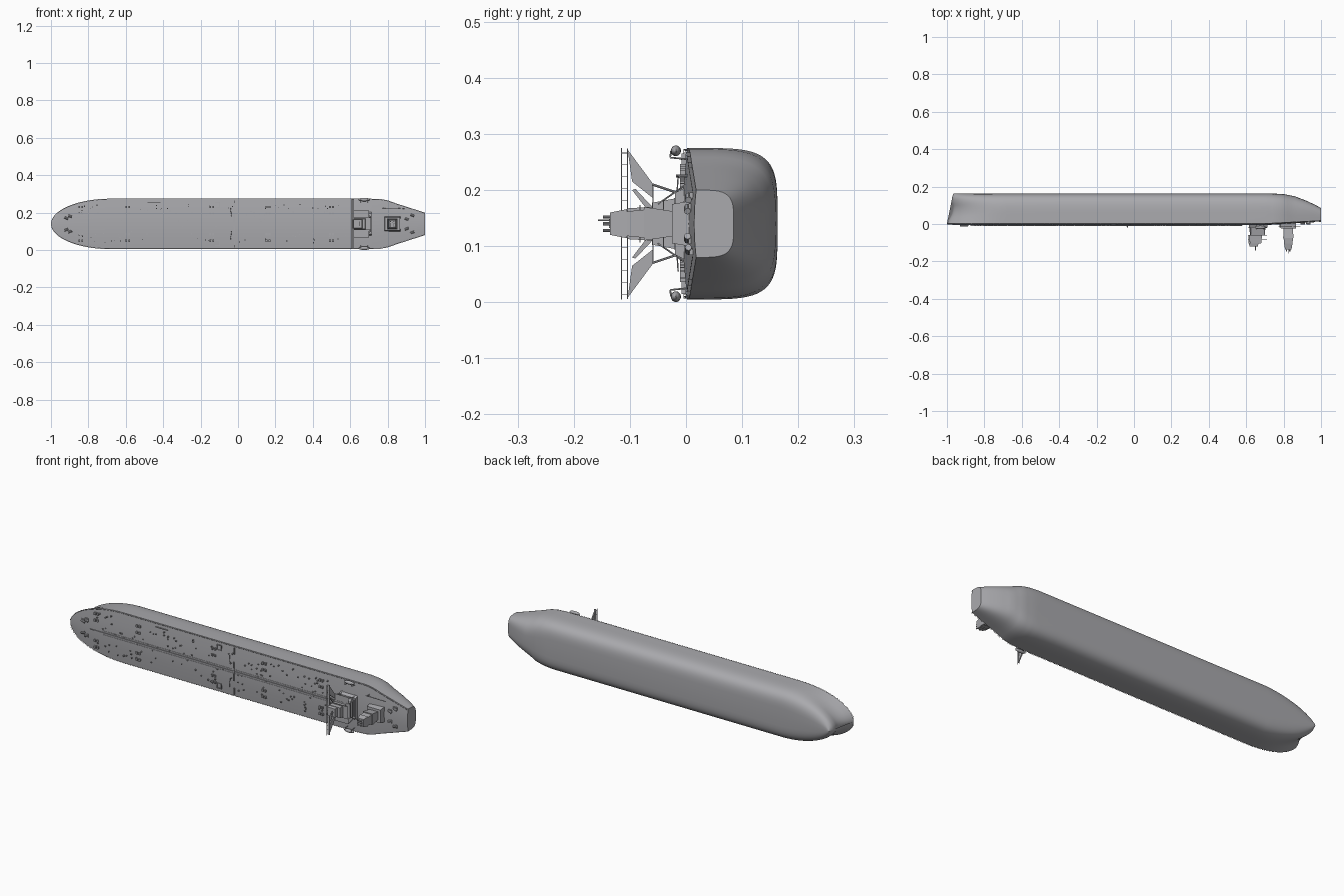
import bpy, bmesh, math, random
from mathutils import Matrix, Vector

cube = bpy.data.objects.get("Cube")
if cube:
    bpy.data.objects.remove(cube, do_unlink=True)

random.seed(4)
MID = 0.14          # centreline height
BEAM = 0.135        # half beam

grey = bpy.data.materials.new("hull_grey")
grey.use_nodes = True
grey.diffuse_color = (0.4, 0.4, 0.42, 1)
grey.node_tree.nodes["Principled BSDF"].inputs["Base Color"].default_value = (0.4, 0.4, 0.42, 1)


def finish(name, bm, smooth=False):
    bmesh.ops.recalc_face_normals(bm, faces=bm.faces)
    mesh = bpy.data.meshes.new(name)
    bm.to_mesh(mesh)
    bm.free()
    mesh.materials.append(grey)
    ob = bpy.data.objects.new(name, mesh)
    bpy.context.collection.objects.link(ob)
    if smooth:
        bpy.ops.object.select_all(action='DESELECT')
        ob.select_set(True)
        bpy.context.view_layer.objects.active = ob
        bpy.ops.object.shade_smooth_by_angle(angle=math.radians(35))
    return ob


def box(bm, x, y, z, sx, sy, sz):
    """Box centred at a point; z is measured from the centreline."""
    m = Matrix.Translation((x, y, z + MID)) @ Matrix.Diagonal((sx, sy, sz, 1))
    bmesh.ops.create_cube(bm, size=1, matrix=m)


def tube(bm, a, b, r1, r2=None, sides=8):
    a, b = Vector(a) + Vector((0, 0, MID)), Vector(b) + Vector((0, 0, MID))
    d = b - a
    m = Matrix.Translation((a + b) / 2) @ d.to_track_quat('Z', 'Y').to_matrix().to_4x4()
    bmesh.ops.create_cone(bm, cap_ends=True, segments=sides, radius1=r1,
                          radius2=r1 if r2 is None else r2, depth=d.length, matrix=m)


def frustum(bm, x, y0, y1, base, top):
    """Tapered block standing on the deck; base and top are (length, width)."""
    rings = [[bm.verts.new((x + i * s[0] / 2, y, MID + j * s[1] / 2))
              for i, j in ((-1, -1), (1, -1), (1, 1), (-1, 1))]
             for y, s in ((y0, base), (y1, top))]
    for r in rings:
        bm.faces.new(r)
    for i in range(4):
        j = (i + 1) % 4
        bm.faces.new((rings[0][i], rings[0][j], rings[1][j], rings[1][i]))


def plate(bm, pts, x, thick):
    """Flat plate across the ship from (y, z) points."""
    a, b = [[bm.verts.new((x + s * thick / 2, y, z + MID)) for y, z in pts] for s in (-1, 1)]
    bm.faces.new(a)
    bm.faces.new(b)
    for i in range(len(pts)):
        j = (i + 1) % len(pts)
        bm.faces.new((a[i], a[j], b[j], b[i]))


def lerp(table, x):
    for (x0, v0), (x1, v1) in zip(table, table[1:]):
        if x <= x1:
            return v0 + (v1 - v0) * max(0, (x - x0) / (x1 - x0))
    return table[-1][1]


# Hull: lofted sections from bow (-x) to stern (+x)
KEEL = [(0.74, 0.163), (0.8, 0.16), (0.86, 0.148), (0.92, 0.125), (0.97, 0.102), (1, 0.085)]
SIDE = [(0.7, BEAM), (0.76, 0.133), (0.8, 0.126), (0.85, 0.108), (1, 0.06)]
SHAPE = [(0.7, 4.6), (0.85, 3.2), (1, 4)]
RAKE = [(0, 0), (0.15, 0.014), (0.35, 0.03), (0.55, 0.034), (0.7, 0.028), (0.85, 0.027), (1, 0.034)]


def deck_y(x):
    return lerp([(0.7, 0.002), (1, 0.018)], x)


def section(x):
    s = max(0, (-0.68 - x) / 0.32)
    half = BEAM * math.sqrt(max(0.0, 1 - s * s)) if x < 0 else lerp(SIDE, x)
    half = max(half, 0.0012)
    n = 4.6 - 1.8 * s if x < 0 else lerp(SHAPE, x)
    top, keel = deck_y(x), lerp(KEEL, x)
    right = []
    for i in range(17):
        t = math.pi / 2 * i / 16
        f = math.sin(t) ** (2 / n)
        w = half * max(math.cos(t), 0) ** (2 / n) if i < 16 else 0
        w *= 1 - 0.3 * s ** 2 * math.sin(math.pi * min(1, f / 0.9))
        right.append((x + lerp(RAKE, f) * s ** 3, top + (keel - top) * f, w))
    left = [(a, b, -w) for a, b, w in reversed(right[:-1])]
    crown = [(x, top - 0.008 * min(1, half / BEAM) * (1 - k * k), -half + half * (k + 1))
             for k in (-0.5, 0, 0.5)]
    return right + left + crown


stations = [-0.68 - 0.32 * math.sin(math.pi / 2 * (1 - i / 14)) for i in range(15)]
stations += [-0.4, 0, 0.4, 0.6] + [0.7 + 0.02 * i for i in range(16)]
bm = bmesh.new()
rings = [[bm.verts.new((a, b, c + MID)) for a, b, c in section(x)] for x in stations]
for r0, r1 in zip(rings, rings[1:]):
    for i in range(len(r0)):
        j = (i + 1) % len(r0)
        bm.faces.new((r0[i], r0[j], r1[j], r1[i]))
bm.faces.new(rings[0])
bm.faces.new(rings[-1])
finish("hull", bm, True)

# Low rail following the deck edge
bm = bmesh.new()
for side in (-1, 1):
    pts = []
    for x in stations[1:]:
        half = section(x)[0][2]
        pts.append((x, deck_y(x) - 0.006, side * (half - 0.002)))
    for a, b in zip(pts, pts[1:]):
        tube(bm, a, b, 0.0006, sides=4)
    for i in range(60):
        x = -0.9 + i * 0.03
        half = section(x)[0][2]
        tube(bm, (x, deck_y(x), side * (half - 0.002)),
             (x, deck_y(x) - 0.006, side * (half - 0.002)), 0.0005, sides=4)
finish("deck_rail", bm)

# Deck pipes and centre walkway
bm = bmesh.new()
box(bm, -0.15, -0.008, 0, 1.45, 0.004, 0.003)
for z in (-0.01, 0.01):
    tube(bm, (-0.8, -0.007, z), (0.58, -0.007, z), 0.001, sides=6)
box(bm, -0.45, -0.006, 0.115, 0.07, 0.006, 0.003)
finish("deck_pipes", bm)

# Cargo manifold and hose cranes amidships
bm = bmesh.new()
box(bm, -0.02, -0.008, 0, 0.006, 0.006, 0.1)
for side in (-1, 1):
    box(bm, -0.02, -0.004, side * 0.108, 0.005, 0.008, 0.035)
    tube(bm, (-0.035, 0, side * 0.04), (-0.035, -0.018, side * 0.04), 0.002)
    tube(bm, (-0.035, -0.017, side * 0.04), (-0.04, -0.014, side * 0.085), 0.0012)
    for a, b, sx, sz in ((0, 0.013, 0.028, 0.002), (0, -0.013, 0.028, 0.002),
                         (0.013, 0, 0.002, 0.028), (-0.013, 0, 0.002, 0.028)):
        box(bm, -0.11 + a, -0.002, side * 0.103 + b, sx, 0.008, sz)
finish("manifold_and_cranes", bm)

# Winches in rows across the deck, mooring gear at both ends
bm = bmesh.new()
for x in (-0.84, -0.59, -0.14, 0.16, 0.5):
    for z in (-0.09, -0.055, 0.055, 0.09):
        for dx in (-0.008, 0.008):
            box(bm, x + dx, -0.006, z, 0.009, 0.01, 0.012)
for side in (-1, 1):
    for x, z in ((-0.92, 0.035), (-0.9, 0.045), (0.9, 0.03), (0.93, 0.05)):
        tube(bm, (x - 0.008, deck_y(x) - 0.01, side * z),
             (x + 0.012, deck_y(x) - 0.01, side * (z - 0.008)), 0.006)
        box(bm, x, deck_y(x) - 0.003, side * z, 0.022, 0.01, 0.012)
finish("winches", bm)

# Small vents, valves and hatches scattered over the deck
bm = bmesh.new()
for i in range(150):
    x, z = random.uniform(-0.85, 0.58), random.uniform(-0.105, 0.105)
    s = random.uniform(0.003, 0.006)
    box(bm, x, -0.004, z, s, 0.014, s)
finish("deck_fittings", bm)

# Accommodation tower
bm = bmesh.new()
frustum(bm, 0.665, 0, -0.02, (0.10, 0.13), (0.10, 0.11))
frustum(bm, 0.66, -0.02, -0.06, (0.085, 0.09), (0.08, 0.075))
frustum(bm, 0.65, -0.06, -0.104, (0.07, 0.06), (0.06, 0.055))
for h in (-0.02, -0.04, -0.06, -0.082):
    box(bm, 0.66, h, 0, 0.1, 0.002, 0.1 + h * 0.4)
for side in (-1, 1):
    for x in (0.625, 0.7):
        tube(bm, (x, 0, side * 0.05), (x, -0.06, side * 0.07), 0.002, sides=6)
        tube(bm, (x, 0, side * 0.07), (x, -0.05, side * 0.035), 0.0015, sides=6)
    box(bm, 0.66, -0.059, side * 0.052, 0.08, 0.002, 0.04)
finish("accommodation_tower", bm)

# Bridge wings with tapered brackets and rail
bm = bmesh.new()
box(bm, 0.614, -0.104, 0, 0.012, 0.002, 0.268)
box(bm, 0.61, -0.115, 0, 0.002, 0.0015, 0.27)
for i in range(13):
    box(bm, 0.61, -0.11, -0.126 + i * 0.021, 0.001, 0.011, 0.001)
for side in (-1, 1):
    plate(bm, [(-0.104, side * 0.132), (-0.058, side * 0.07), (-0.058, side * 0.045),
               (-0.096, side * 0.075)], 0.614, 0.006)
    plate(bm, [(-0.096, side * 0.06), (-0.09, side * 0.062), (-0.06, side * 0.03),
               (-0.07, side * 0.026)], 0.614, 0.006)
frustum(bm, 0.64, -0.104, -0.12, (0.05, 0.05), (0.045, 0.045))
finish("bridge_wings", bm)

# Radar mast
bm = bmesh.new()
tube(bm, (0.65, -0.118, 0), (0.65, -0.142, 0), 0.002)
for h, w in ((-0.128, 0.025), (-0.136, 0.016)):
    box(bm, 0.65, h, 0, 0.003, 0.002, w)
finish("radar_mast", bm)

# Funnel casing with exhaust pipes
bm = bmesh.new()
frustum(bm, 0.825, 0.006, -0.025, (0.085, 0.08), (0.08, 0.07))
frustum(bm, 0.825, -0.025, -0.075, (0.05, 0.045), (0.055, 0.06))
frustum(bm, 0.825, -0.075, -0.105, (0.05, 0.05), (0.045, 0.044))
frustum(bm, 0.825, -0.105, -0.135, (0.045, 0.052), (0.035, 0.04))
for x in (0.815, 0.833):
    for z in (-0.012, 0, 0.012):
        tube(bm, (x, -0.13, z), (x, -0.148, z), 0.003)
tube(bm, (0.825, -0.13, 0.006), (0.825, -0.157, 0.006), 0.0015)
finish("funnel", bm)

# Aft boom crane
bm = bmesh.new()
tube(bm, (0.78, 0.005, 0.085), (0.78, -0.018, 0.085), 0.0025)
tube(bm, (0.77, -0.016, 0.085), (0.89, -0.012, 0.082), 0.0012)
finish("stores_crane", bm)

# Lifeboats with davits on both sides
for side, name in ((-1, "lifeboat_right"), (1, "lifeboat_left")):
    bm = bmesh.new()
    m = Matrix.Translation((0.675, -0.018, MID + side * 0.13)) @ Matrix.Diagonal((0.03, 0.009, 0.0095, 1))
    bmesh.ops.create_uvsphere(bm, u_segments=16, v_segments=10, radius=1, matrix=m)
    finish(name, bm, True)
bm = bmesh.new()
for side in (-1, 1):
    for x in (0.655, 0.695):
        tube(bm, (x, 0.002, side * 0.115), (x, -0.028, side * 0.118), 0.0015, sides=6)
        tube(bm, (x, -0.028, side * 0.118), (x, -0.027, side * 0.13), 0.0015, sides=6)
finish("lifeboat_davits", bm)
